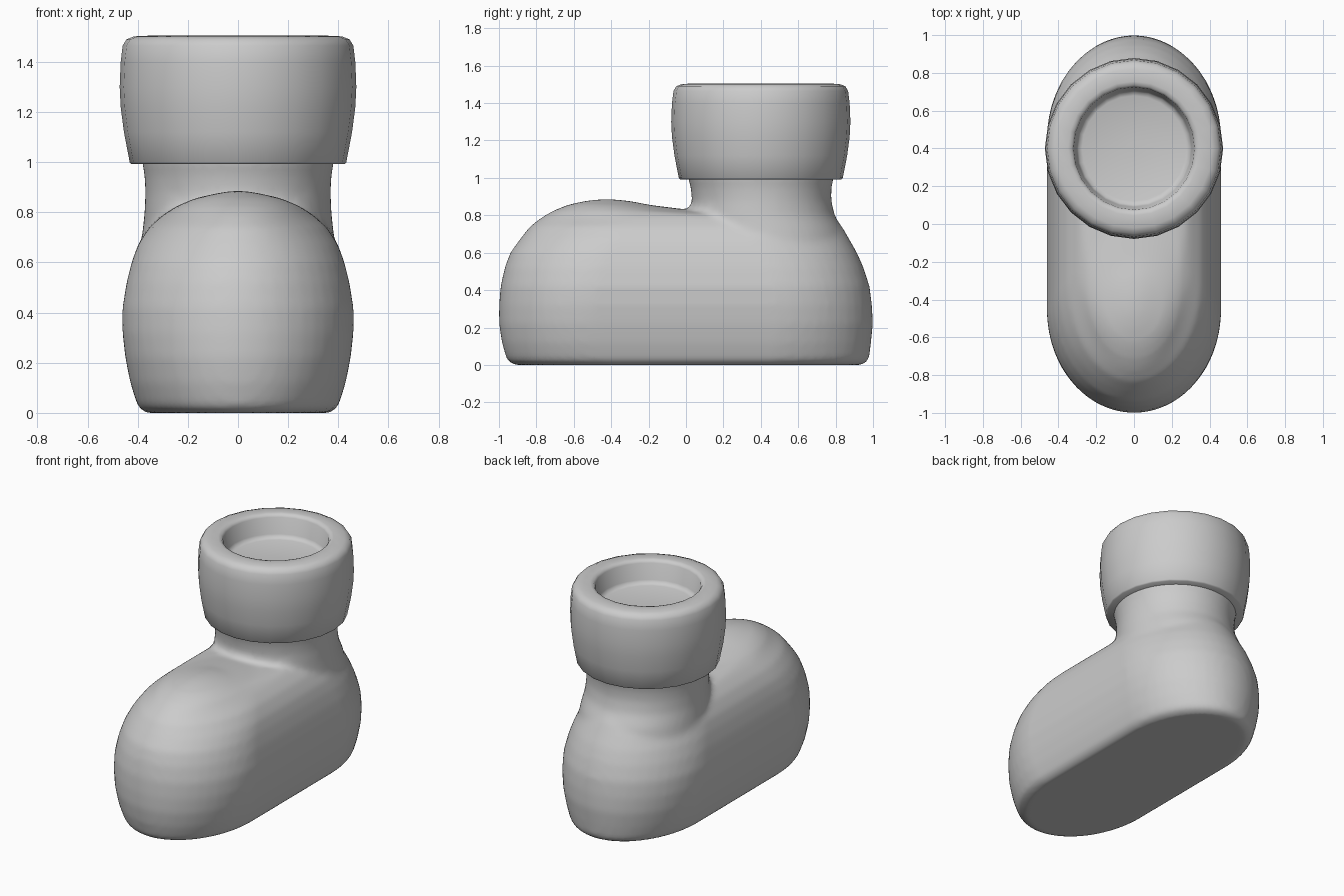
import bpy, bmesh, math

if "Cube" in bpy.data.objects:
    bpy.data.objects.remove(bpy.data.objects["Cube"])

SEG = 48


def loft(bm, rings, closed=False):
    """Skin a list of rings; cap the ends or join last ring to first."""
    vr = [[bm.verts.new(p) for p in r] for r in rings]
    pairs = list(zip(vr, vr[1:]))
    if closed:
        pairs.append((vr[-1], vr[0]))
    for a, b in pairs:
        n = len(a)
        for i in range(n):
            j = (i + 1) % n
            bm.faces.new((a[i], a[j], b[j], b[i]))
    if not closed:
        bm.faces.new(vr[0][::-1])
        bm.faces.new(vr[-1])


def slice_ring(z, yf, yb, w, n=SEG):
    """Horizontal stadium slice with elliptical toe and heel ends."""
    e = min(0.54, (yb - yf) / 2)
    pts = []
    for i in range(n):
        a = 2 * math.pi * (i + 0.5) / n
        c, s = math.cos(a), math.sin(a)
        y = yb - e + e * s if s > 0 else yf + e + e * s
        pts.append((w * c, y, z))
    return pts


def make_object(name, bm):
    bmesh.ops.recalc_face_normals(bm, faces=bm.faces)
    for f in bm.faces:
        f.smooth = True
    me = bpy.data.meshes.new(name)
    bm.to_mesh(me)
    bm.free()
    ob = bpy.data.objects.new(name, me)
    bpy.context.collection.objects.link(ob)
    return ob


# Foot: slices (z, toe y, heel y, half width)
foot = [(0.0, -0.91, 0.94, 0.365), (0.012, -0.945, 0.965, 0.39),
        (0.04, -0.962, 0.98, 0.405), (0.12, -0.985, 0.99, 0.43),
        (0.22, -1.0, 1.0, 0.45), (0.32, -1.0, 0.995, 0.461),
        (0.42, -0.992, 0.982, 0.461), (0.52, -0.97, 0.95, 0.445),
        (0.6, -0.94, 0.915, 0.425), (0.67, -0.89, 0.875, 0.40),
        (0.74, -0.835, 0.835, 0.355), (0.79, -0.77, 0.79, 0.30),
        (0.825, -0.71, 0.05, 0.245), (0.855, -0.635, -0.19, 0.175),
        (0.875, -0.55, -0.29, 0.09), (0.885, -0.47, -0.38, 0.03)]
# Ankle: same slices, overlapping the foot
ankle = [(0.4, 0.1, 0.88, 0.38), (0.62, 0.02, 0.87, 0.392),
         (0.72, 0.01, 0.84, 0.382), (0.8, 0.02, 0.795, 0.373),
         (0.88, 0.032, 0.777, 0.37), (0.95, 0.025, 0.778, 0.373),
         (1.0, 0.01, 0.79, 0.383), (1.1, 0.01, 0.79, 0.383)]
bm = bmesh.new()
for part in (foot, ankle):
    loft(bm, [slice_ring(*s) for s in part])
boot = make_object("boot_body", bm)

# Fuse foot and ankle with a soft blend
rm = boot.modifiers.new("fuse", 'REMESH')
rm.mode = 'VOXEL'
rm.voxel_size = 0.02
rm.use_smooth_shade = True
sm = boot.modifiers.new("soften", 'SMOOTH')
sm.factor = 0.5
sm.iterations = 6

# Cuff: lathed band with a shallow recess in the top
cuff = [(0.3, 0.992), (0.425, 0.992), (0.432, 1.0), (0.455, 1.12),
        (0.468, 1.22), (0.472, 1.3), (0.468, 1.4), (0.46, 1.465),
        (0.445, 1.49), (0.415, 1.502), (0.35, 1.505), (0.33, 1.5),
        (0.32, 1.485), (0.305, 1.38), (0.295, 1.362), (0.275, 1.355),
        (0.02, 1.355), (0.02, 0.992)]
bm = bmesh.new()
n = 24
rings = [[(r * math.cos(2 * math.pi * i / n), 0.4 + 1.015 * r * math.sin(2 * math.pi * i / n), z)
          for i in range(n)] for r, z in cuff]
loft(bm, rings[:-1])
cuff_ob = make_object("cuff", bm)
bpy.context.view_layer.objects.active = cuff_ob
cuff_ob.select_set(True)
bpy.ops.object.shade_smooth_by_angle(angle=math.radians(50))
